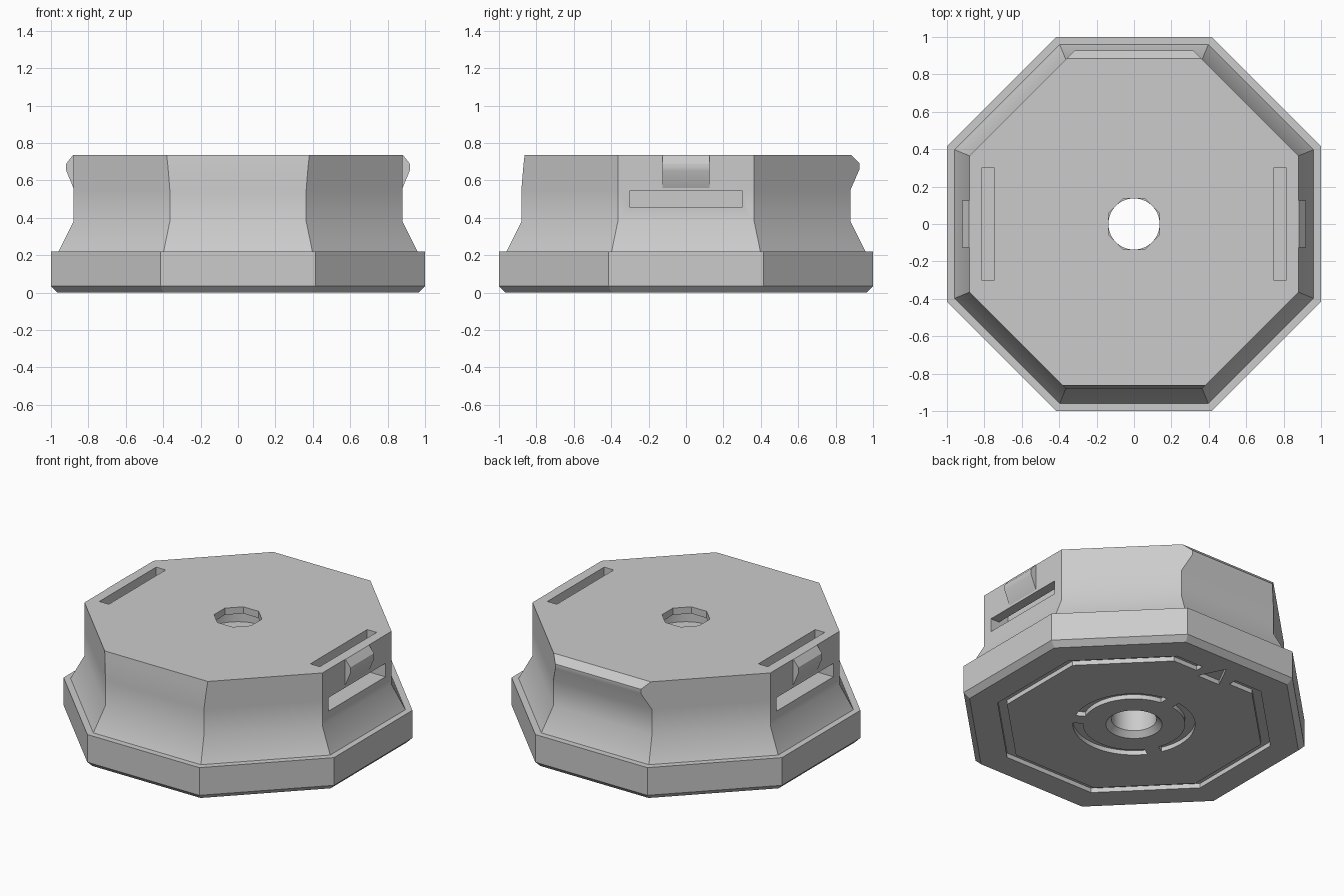
import bpy, bmesh, math
from mathutils import Vector

cube = bpy.data.objects.get("Cube")
if cube:
    bpy.data.objects.remove(cube)

grey = bpy.data.materials.new("plain_grey")
grey.use_nodes = True
grey.diffuse_color = (0.6, 0.6, 0.6, 1)
grey.node_tree.nodes["Principled BSDF"].inputs["Base Color"].default_value = (0.6, 0.6, 0.6, 1)


def loft(name, loops):
    """Closed solid skinned through loops with equal point counts."""
    bm = bmesh.new()
    rings = [[bm.verts.new(p) for p in loop] for loop in loops]
    n = len(rings[0])
    for low, high in zip(rings, rings[1:]):
        for i in range(n):
            j = (i + 1) % n
            bm.faces.new((low[i], low[j], high[j], high[i]))
    bm.faces.new(rings[0][::-1])
    bm.faces.new(rings[-1])
    bmesh.ops.recalc_face_normals(bm, faces=bm.faces)
    mesh = bpy.data.meshes.new(name)
    bm.to_mesh(mesh)
    bm.free()
    mesh.materials.append(grey)
    obj = bpy.data.objects.new(name, mesh)
    bpy.context.collection.objects.link(obj)
    return obj


def prism(name, points, z0, z1):
    return loft(name, [[(x, y, z) for x, y in points] for z in (z0, z1)])


def box(name, x0, x1, y0, y1, z0, z1):
    return prism(name, [(x0, y0), (x1, y0), (x1, y1), (x0, y1)], z0, z1)


def octagon(a, z, front=None, back=None):
    """Octagon loop of apothem a, with optional other front and back apothems."""
    dist = [a] * 8
    dist[2], dist[6] = back or a, front or a
    points = []
    for i in range(8):
        t, u = math.radians(45 * i), math.radians(45 * (i + 1))
        d, e, s = dist[i], dist[(i + 1) % 8], math.sin(u - t)
        points.append(((d * math.sin(u) - e * math.sin(t)) / s,
                       (e * math.cos(t) - d * math.cos(u)) / s, z))
    return points


def circle(r, z, n=64):
    return [(r * math.cos(math.tau * i / n), r * math.sin(math.tau * i / n), z) for i in range(n)]


def cut(target, cutters):
    for cutter in cutters:
        mod = target.modifiers.new("cut", "BOOLEAN")
        mod.operation = "DIFFERENCE"
        mod.solver = "EXACT"
        mod.object = cutter
        bpy.context.view_layer.objects.active = target
        bpy.ops.object.modifier_apply(modifier=mod.name)
        bpy.data.objects.remove(cutter)


TOP = 0.735

# Octagonal body with a rim, flared waist, rear lip and leaning front
body = loft("body", [
    octagon(0.965, 0), octagon(1, 0.035), octagon(1, 0.22), octagon(0.96, 0.22),
    octagon(0.88, 0.38), octagon(0.88, 0.55),
    octagon(0.88, 0.66, 0.871, 0.928), octagon(0.88, 0.69, 0.868, 0.928),
    octagon(0.88, TOP, 0.863, 0.885)])

# Centre hole: countersunk bore, inner pocket and octagonal mouth
cutters = [
    loft("bore", [circle(0.18, -0.01), circle(0.137, 0.035), circle(0.137, 0.62)]),
    loft("pocket", [circle(0.22, 0.6), circle(0.22, 0.69)]),
    loft("mouth", [octagon(0.137, 0.65), octagon(0.137, 0.8)]),
]

# Strap channels from the top to each side
for s in (-1, 1):
    profile = [(0.745, 0.455), (1.0, 0.455), (1.0, 0.545), (0.815, 0.545),
               (0.815, 0.8), (0.745, 0.8)]
    cutters.append(loft("channel", [[(s * x, y, z) for x, z in profile] for y in (-0.3, 0.3)]))

# Octagonal groove underneath, broken at the back
DEPTH = 0.03
groove = loft("groove", [octagon(0.80, -0.02), octagon(0.80, DEPTH)])
cut(groove, [loft("island", [octagon(0.745, -0.1), octagon(0.745, 0.1)]),
             box("gap", -0.13, 0.13, 0.5, 1, -0.1, 0.1)])
cutters.append(groove)

# Round groove underneath, broken in three places
ring = loft("ring", [circle(0.37, -0.02), circle(0.37, DEPTH)])
gaps = [loft("island", [circle(0.31, -0.1), circle(0.31, 0.1)])]
for k in range(3):
    a = math.radians(90 + 120 * k)
    d, w = Vector((math.cos(a), math.sin(a))), Vector((-math.sin(a), math.cos(a))) * 0.045
    gaps.append(prism("gap", [d * 0.2 - w, d * 0.5 - w, d * 0.5 + w, d * 0.2 + w], -0.1, 0.1))
cut(ring, gaps)
cutters.append(ring)

# Pointer mark underneath
cutters.append(prism("pointer", [(-0.085, 0.7), (0.085, 0.7), (0, 0.87)], -0.02, DEPTH))
cut(body, cutters)

# Snap clips on both sides
parts = [body]
for name, s in (("left_clip", 1), ("right_clip", -1)):
    profile = [(0.86, 0.56), (0.88, 0.56), (0.918, 0.65), (0.92, 0.67), (0.918, 0.69),
               (0.882, TOP), (0.86, TOP)]
    parts.append(loft(name, [[(s * x, y, z) for x, z in profile] for y in (-0.125, 0.125)]))

bpy.ops.object.select_all(action="DESELECT")
for part in parts:
    part.select_set(True)
bpy.context.view_layer.objects.active = body
bpy.ops.object.shade_smooth_by_angle(angle=math.radians(30))
